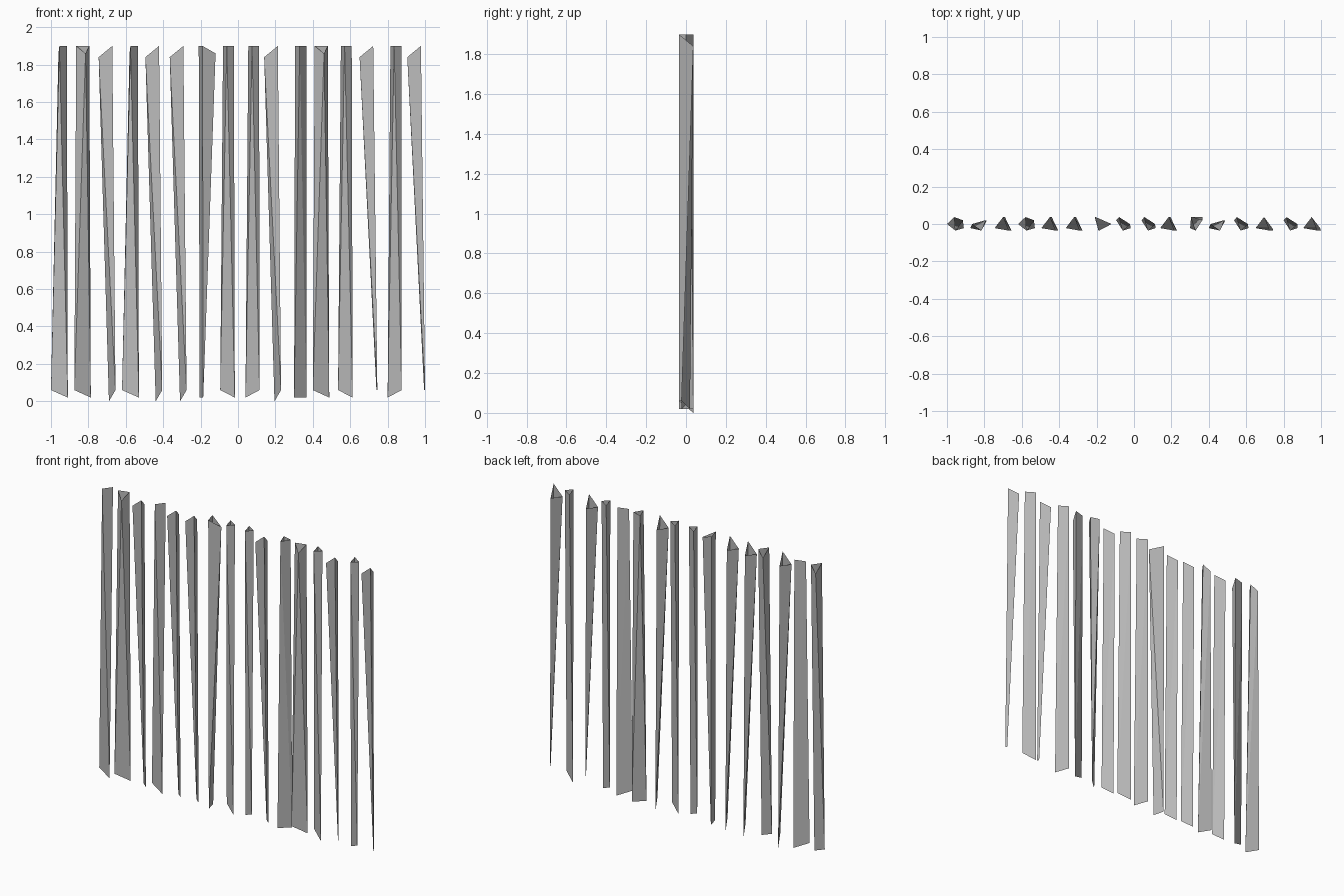
import bpy
import bmesh

# Remove the default cube
cube = bpy.data.objects.get("Cube")
if cube:
    bpy.data.objects.remove(cube, do_unlink=True)

# One plain grey material
grey = bpy.data.materials.new("plain grey")
grey.use_nodes = True
colour = (0.5, 0.5, 0.5, 1.0)
grey.diffuse_color = colour
grey.node_tree.nodes["Principled BSDF"].inputs["Base Color"].default_value = colour

# Shared depths and heights of the slat corners
FRONT, BACK = -0.035, 0.037
MID, BACKISH, FRONTISH = 0.0, 0.02, -0.022
TOP, NOTCH, SLANT = 1.9, 1.86, 1.84
FOOT, HEEL, GROUND = 0.06, 0.02, 0.0


def make_slat(name, x_offset, rim, foot):
    """Hollow three-sided slat: an open triangular rim above a wedge-shaped foot."""
    bm = bmesh.new()
    rim_verts = [bm.verts.new((x + x_offset, y, z)) for x, y, z in rim]
    for x, y, z in foot:
        bm.verts.new((x + x_offset, y, z))
    bmesh.ops.convex_hull(bm, input=bm.verts[:])
    bmesh.ops.recalc_face_normals(bm, faces=bm.faces[:])
    # Open the upper end so the inner walls can be seen
    caps = [f for f in bm.faces if all(v in rim_verts for v in f.verts)]
    bmesh.ops.delete(bm, geom=caps, context='FACES_ONLY')
    mesh = bpy.data.meshes.new(name)
    bm.to_mesh(mesh)
    bm.free()
    mesh.materials.append(grey)
    slat = bpy.data.objects.new(name, mesh)
    bpy.context.collection.objects.link(slat)
    return slat


# Slats with a slanted rim that narrow towards the foot
slanted_rim = [(0, FRONTISH, SLANT), (0.045, BACK, SLANT), (0.073, FRONT, TOP)]
narrow_foot = [(0.055, BACK, GROUND), (0.09, FRONT, FOOT)]
pointed_foot = [(0.095, FRONT, FOOT), (0.09, FRONTISH, FOOT)]

# Slats with a narrow rim and a broad foot
narrow_rim = [(0.045, FRONT, TOP), (0.085, BACKISH, TOP), (0.04, BACK, NOTCH)]
broad_foot = [(0, MID, FOOT), (0.09, FRONTISH, HEEL)]

# Slats with a level rim turned towards the side
level_rim = [(0.015, BACK, TOP), (0.035, FRONT, TOP), (0.073, MID, TOP)]
falling_foot = [(0, BACKISH, FOOT), (0.078, FRONTISH, HEEL)]
rising_foot = [(0, BACKISH, HEEL), (0.075, FRONTISH, FOOT)]

# Single slats with their own outline
notched_rim = [(0.01, MID, TOP), (0.08, BACKISH, TOP), (0.06, FRONT, NOTCH)]
turned_foot = [(0, FRONTISH, FOOT), (0.088, BACKISH, HEEL)]
tapered_rim = [(0, BACK, TOP), (0.02, FRONT, TOP), (0.09, MID, NOTCH)]
tapered_foot = [(0.005, BACK, HEEL), (0.024, FRONT, HEEL)]
straight_rim = [(0.005, BACK, TOP), (0.065, BACKISH, TOP), (0.03, FRONT, TOP)]
straight_foot = [(0, FRONTISH, HEEL), (0.065, BACK, HEEL)]

# Each family of slats with its places along the row
families = [
    ("narrow_slat", slanted_rim, narrow_foot, (-0.745, -0.495, -0.365, 0.14)),
    ("pointed_slat", slanted_rim, pointed_foot, (0.65, 0.905)),
    ("broad_slat", narrow_rim, broad_foot, (-1, -0.62)),
    ("falling_slat", level_rim, falling_foot, (-0.095, 0.535)),
    ("rising_slat", level_rim, rising_foot, (0.04, 0.8)),
    ("notched_slat", notched_rim, turned_foot, (-0.875, 0.4)),
    ("tapered_slat", tapered_rim, tapered_foot, (-0.21,)),
    ("straight_slat", straight_rim, straight_foot, (0.3,)),
]
for family, rim, foot, places in families:
    for number, place in enumerate(places, start=1):
        make_slat(f"{family}_{number}", place, rim, foot)
